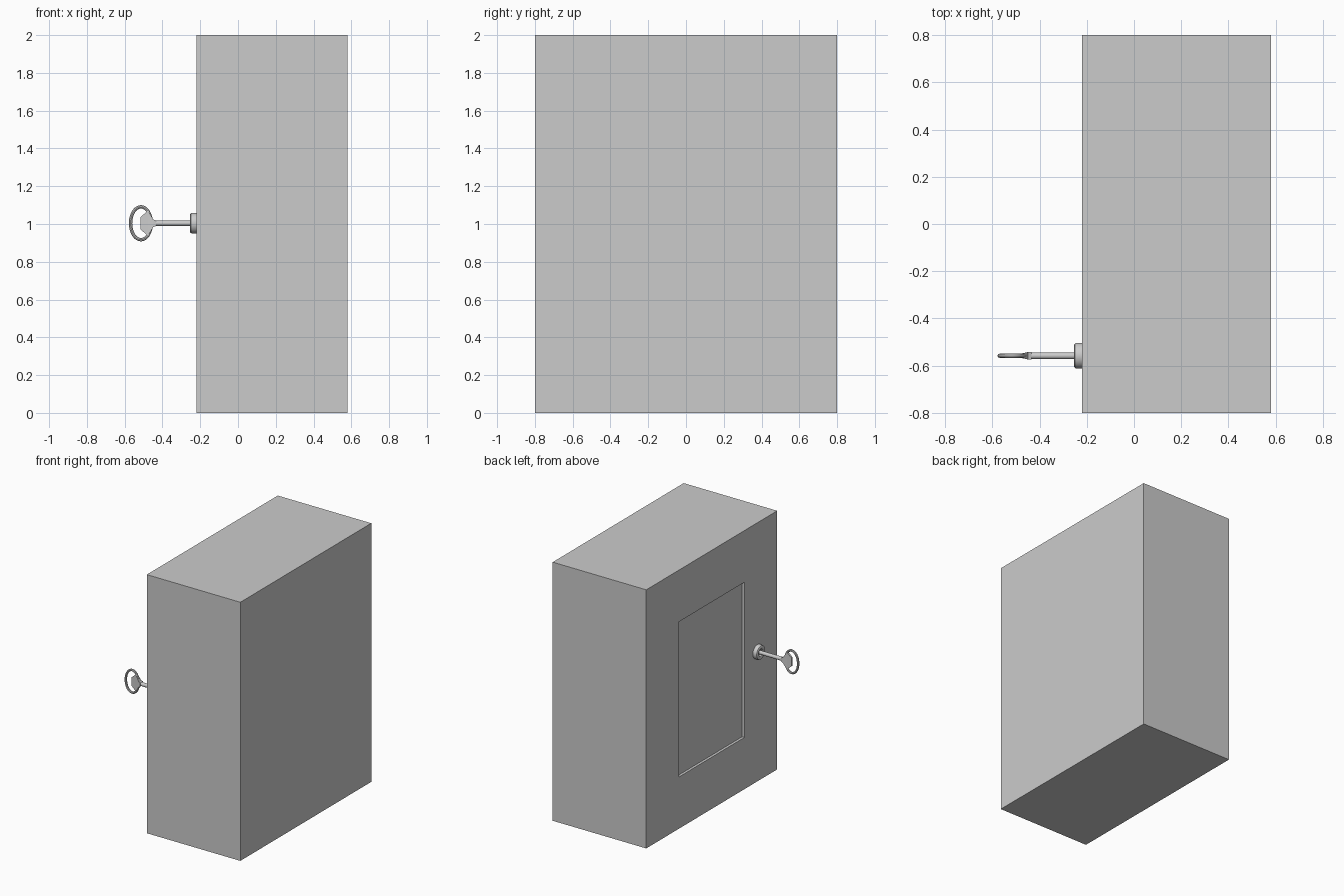
import bpy, bmesh, math
from mathutils import Vector

if "Cube" in bpy.data.objects:
    bpy.data.objects.remove(bpy.data.objects["Cube"])

KEY_Y, KEY_Z = -0.558, 1.004


def finish(name, bm, smooth=False):
    bmesh.ops.recalc_face_normals(bm, faces=bm.faces)
    mesh = bpy.data.meshes.new(name)
    bm.to_mesh(mesh)
    bm.free()
    ob = bpy.data.objects.new(name, mesh)
    bpy.context.collection.objects.link(ob)
    if smooth:
        bpy.ops.object.select_all(action='DESELECT')
        ob.select_set(True)
        bpy.context.view_layer.objects.active = ob
        bpy.ops.object.shade_smooth_by_angle(angle=math.radians(35))
    return ob


def box(x0, x1, y0, y1, z0, z1):
    bm = bmesh.new()
    bmesh.ops.create_cube(bm, size=1)
    for v in bm.verts:
        v.co = Vector((x0 if v.co.x < 0 else x1,
                       y0 if v.co.y < 0 else y1,
                       z0 if v.co.z < 0 else z1))
    return bm


def skin(bm, rings, close=False):
    """Join consecutive rings of points with quads; cap the ends if open."""
    rows = [[bm.verts.new(p) for p in ring] for ring in rings]
    n = len(rows[0])
    pairs = list(zip(rows, rows[1:])) + ([(rows[-1], rows[0])] if close else [])
    for a, b in pairs:
        for i in range(n):
            j = (i + 1) % n
            bm.faces.new((a[i], a[j], b[j], b[i]))
    if not close:
        bm.faces.new(rows[0])
        bm.faces.new(rows[-1])


def lathe_x(name, profile, sides):
    """Turn (x, radius) points about the key axis."""
    bm = bmesh.new()
    angles = [2 * math.pi * i / sides for i in range(sides)]
    skin(bm, [[(x, KEY_Y + r * math.cos(a), KEY_Z + r * math.sin(a)) for a in angles]
              for x, r in profile])
    return finish(name, bm, True)


# cabinet body behind the door
finish("cabinet_body", box(-0.16, 0.58, -0.8, 0.8, 0, 2))

# door slab with shallow recessed panel on its outer face
bm = box(-0.22, -0.16, -0.8, 0.8, 0, 2)
bmesh.ops.recalc_face_normals(bm, faces=bm.faces)
front = min(bm.faces, key=lambda f: f.calc_center_median().x)
bmesh.ops.inset_region(bm, faces=[front], thickness=0.4, use_even_offset=True)
cut = bmesh.ops.extrude_discrete_faces(bm, faces=[front])["faces"][0]
bmesh.ops.translate(bm, verts=cut.verts, vec=(0.02, 0, 0))
finish("door", bm)

# dished collar around the keyhole
lathe_x("keyhole_collar", [(-0.215, 0.055), (-0.242, 0.055), (-0.250, 0.052),
                           (-0.254, 0.046), (-0.254, 0.034), (-0.250, 0.028),
                           (-0.235, 0.024)], 32)

# key shank
lathe_x("key_shank", [(-0.225, 0.0145), (-0.45, 0.0145)], 16)

# key web: flat plate flaring from the shank to the bow
bm = bmesh.new()
web = [(-0.435, 0.015, 0.016), (-0.448, 0.02, 0.016), (-0.478, 0.066, 0.009),
       (-0.490, 0.055, 0.008), (-0.515, 0.034, 0.006)]
skin(bm, [[(x, KEY_Y + sy * t, KEY_Z + sz * h)
           for sy, sz in ((-1, -1), (1, -1), (1, 1), (-1, 1))] for x, h, t in web])
finish("key_web", bm)

# key bow: oval ring
bm = bmesh.new()
rings = []
for i in range(32):
    a = 2 * math.pi * i / 32
    ring = []
    for k in range(8):
        b = 2 * math.pi * k / 8
        d = 0.009 * math.cos(b)
        ring.append((-0.514 + (0.055 + d) * math.cos(a), KEY_Y + 0.009 * math.sin(b),
                     KEY_Z + (0.087 + d) * math.sin(a)))
    rings.append(ring)
skin(bm, rings, close=True)
finish("key_bow", bm, True)
